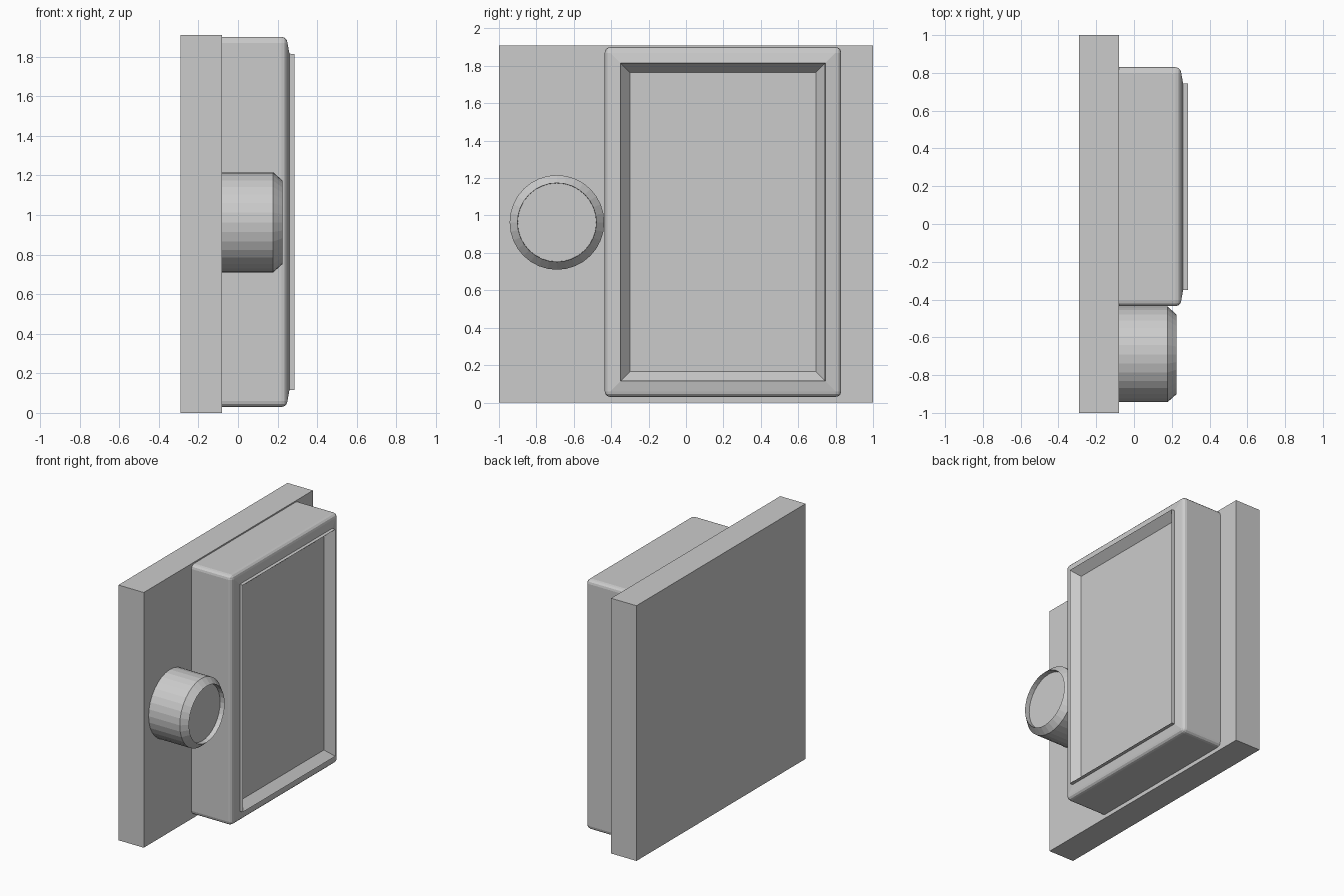
import bpy, bmesh, math
from mathutils import Matrix, Vector

cube = bpy.data.objects.get("Cube")
if cube:
    bpy.data.objects.remove(cube, do_unlink=True)

grey = bpy.data.materials.new("plain_grey")
grey.use_nodes = True
COLOUR = (0.6, 0.6, 0.6, 1)
grey.diffuse_color = COLOUR
grey.node_tree.nodes["Principled BSDF"].inputs["Base Color"].default_value = COLOUR


def finish(bm, name):
    bmesh.ops.recalc_face_normals(bm, faces=bm.faces)
    mesh = bpy.data.meshes.new(name)
    bm.to_mesh(mesh)
    bm.free()
    mesh.materials.append(grey)
    obj = bpy.data.objects.new(name, mesh)
    bpy.context.collection.objects.link(obj)
    return obj


def box(low, high):
    low, high = Vector(low), Vector(high)
    bm = bmesh.new()
    bmesh.ops.create_cube(bm, size=1, matrix=Matrix.Translation((low + high) / 2)
                          @ Matrix.Diagonal((*(high - low), 1)))
    return bm


def inset_end(bm, steps):
    """Step the large +x face inward and along its normal."""
    bm.normal_update()
    face = max((f for f in bm.faces if f.normal.x > 0.99), key=lambda f: f.calc_area())
    for thickness, depth in steps:
        bmesh.ops.inset_individual(bm, faces=[face], thickness=thickness,
                                   depth=depth, use_even_offset=True)


BACK = -0.08

# Square wall plate
finish(box((-0.29, -1, 0), (BACK, 1, 1.91)), "back_plate")

# Rounded panel: gentle slope, raised lip, then a sloped recess
bm = box((BACK, -0.435, 0.03), (0.25, 0.83, 1.9))
rounded = [e for e in bm.edges if max(v.co.x for v in e.verts) > 0]
bmesh.ops.bevel(bm, geom=rounded, offset=0.03, segments=3, profile=0.5, affect='EDGES')
inset_end(bm, [(0.055, 0.01), (0.001, 0.025), (0.05, -0.06)])
finish(bm, "framed_panel")

# Round knob with a chamfered rim and a shallow dished end
RADIUS, LENGTH, CHAMFER = 0.253, 0.305, 0.047
bm = bmesh.new()
place = Matrix.Translation((BACK + (LENGTH - CHAMFER) / 2, -0.69, 0.963)) @ Matrix.Rotation(math.pi / 2, 4, 'Y')
bmesh.ops.create_cone(bm, cap_ends=True, segments=32, radius1=RADIUS, radius2=RADIUS,
                      depth=LENGTH - CHAMFER, matrix=place)
inset_end(bm, [(0.042, CHAMFER), (0.001, -0.037)])
finish(bm, "knob")
